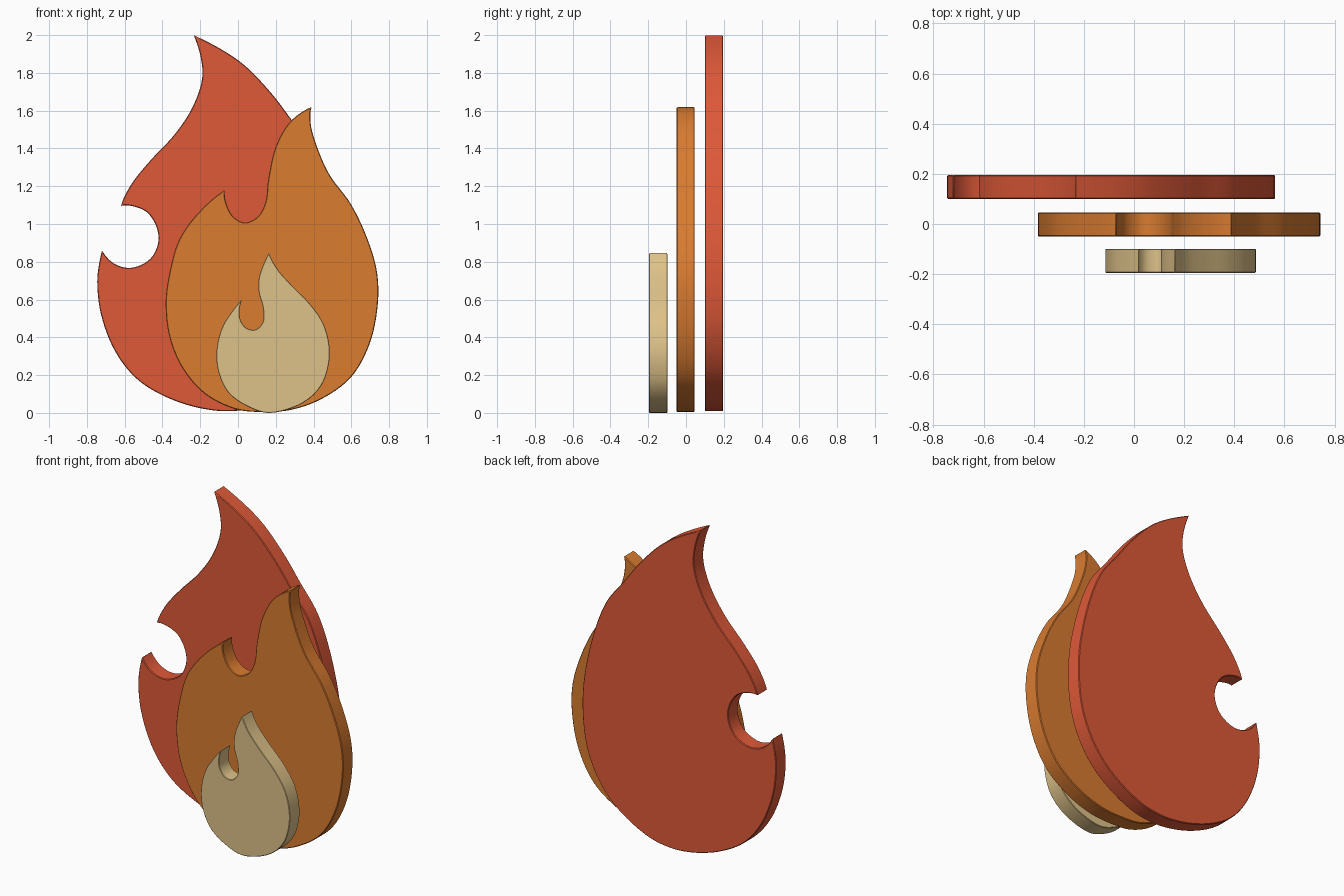
import bpy
import bmesh
from mathutils import Vector

default_cube = bpy.data.objects.get("Cube")
if default_cube:
    bpy.data.objects.remove(default_cube, do_unlink=True)

STEPS = 6          # curve samples between neighbouring outline points
THICKNESS = 0.096


def make_material(name, colour):
    material = bpy.data.materials.new(name)
    material.use_nodes = True
    material.diffuse_color = colour
    material.node_tree.nodes["Principled BSDF"].inputs["Base Color"].default_value = colour
    return material


def smooth_run(points):
    """Centripetal spline through the points of one run, sharp at both ends."""
    points = [Vector(p) for p in points]
    # continue the bend past each end so the tips keep their curl
    first = points[0] * 3 - points[1] * 3 + points[2]
    last = points[-1] * 3 - points[-2] * 3 + points[-3]
    path = [first] + points + [last]
    samples = []
    for a, b, c, d in zip(path, path[1:], path[2:], path[3:]):
        ta, tb, tc = ((q - p).length ** 0.5 for p, q in ((a, b), (b, c), (c, d)))
        start = ((b - a) / ta - (c - a) / (ta + tb) + (c - b) / tb) * tb
        end = ((c - b) / tb - (d - b) / (tb + tc) + (d - c) / tc) * tb
        for i in range(STEPS):
            t = i / STEPS
            samples.append(b * (2 * t**3 - 3 * t**2 + 1) + start * (t**3 - 2 * t**2 + t)
                           + c * (3 * t**2 - 2 * t**3) + end * (t**3 - t**2))
    return samples


def make_flame(name, runs, front_y, material):
    """Extrude a closed outline, given as runs that meet in sharp tips."""
    outline = [p for run, following in zip(runs, runs[1:] + runs[:1])
               for p in smooth_run(run + [following[0]])]
    bm = bmesh.new()
    face = bm.faces.new([bm.verts.new((p.x, front_y, p.y)) for p in outline])
    extruded = bmesh.ops.extrude_face_region(bm, geom=[face], use_keep_orig=True)
    moved = [v for v in extruded["geom"] if isinstance(v, bmesh.types.BMVert)]
    bmesh.ops.translate(bm, verts=moved, vec=(0, THICKNESS, 0))
    bmesh.ops.recalc_face_normals(bm, faces=bm.faces)
    mesh = bpy.data.meshes.new(name)
    bm.to_mesh(mesh)
    bm.free()
    mesh.materials.append(material)
    flame = bpy.data.objects.new(name, mesh)
    bpy.context.collection.objects.link(flame)

    # smooth rim, crisp front and back
    bpy.ops.object.select_all(action="DESELECT")
    flame.select_set(True)
    bpy.context.view_layer.objects.active = flame
    bpy.ops.object.shade_smooth_by_angle(angle=0.6)
    bevel = flame.modifiers.new("softened_edges", "BEVEL")
    bevel.width = 0.004
    bevel.segments = 1
    bevel.limit_method = "ANGLE"
    bevel.angle_limit = 1.2
    return flame


# Tall rear flame: outer right side and base, bite on the left, curled crest
red_runs = [
    [(-.235, 2), (.01, 1.86), (.17, 1.7), (.285, 1.55), (.41, 1.38), (.52, 1.06),
     (.563, .74), (.52, .43), (.38, .2), (.14, .045), (-.02, .01), (-.175, .02),
     (-.36, .075), (-.53, .175), (-.65, .325), (-.725, .52), (-.745, .68), (-.74, .76)],
    [(-.72, .86), (-.655, .79), (-.565, .768), (-.465, .815), (-.423, .9),
     (-.43, .98), (-.48, 1.06), (-.56, 1.095)],
    [(-.62, 1.095), (-.565, 1.21), (-.465, 1.335), (-.335, 1.475), (-.24, 1.62),
     (-.19, 1.77), (-.197, 1.88)],
]

# Middle flame: body, then the dip between its two tips
orange_runs = [
    [(.39, 1.62), (.385, 1.53), (.42, 1.405), (.485, 1.26), (.595, 1.11), (.68, .935),
     (.735, .75), (.74, .575), (.695, .36), (.595, .185), (.435, .07), (.275, .015),
     (.13, .005), (-.015, .02), (-.175, .1), (-.29, .23), (-.36, .39), (-.383, .575),
     (-.365, .73), (-.31, .92), (-.2, 1.07)],
    [(-.07, 1.18), (-.062, 1.11), (-.025, 1.04), (.037, 1.008), (.105, 1.04),
     (.145, 1.115), (.16, 1.235), (.2, 1.41), (.275, 1.54)],
]

# Small front flame: body, then the dip between its two tips
cream_runs = [
    [(.163, .848), (.21, .76), (.285, .675), (.38, .578), (.45, .477), (.483, .36),
     (.48, .255), (.44, .143), (.345, .053), (.17, 0), (.065, .027), (-.05, .106),
     (-.105, .222), (-.113, .335), (-.085, .45), (-.037, .53)],
    [(.02, .6), (.008, .535), (.016, .485), (.047, .448), (.095, .442), (.132, .483),
     (.132, .557), (.11, .64), (.112, .72)],
]

make_flame("rear_flame", red_runs, 0.1, make_material("flame_red", (.73, .1, .04, 1)))
make_flame("middle_flame", orange_runs, -0.05, make_material("flame_orange", (.7, .2, .03, 1)))
make_flame("front_flame", cream_runs, -0.195, make_material("flame_cream", (.73, .54, .25, 1)))
